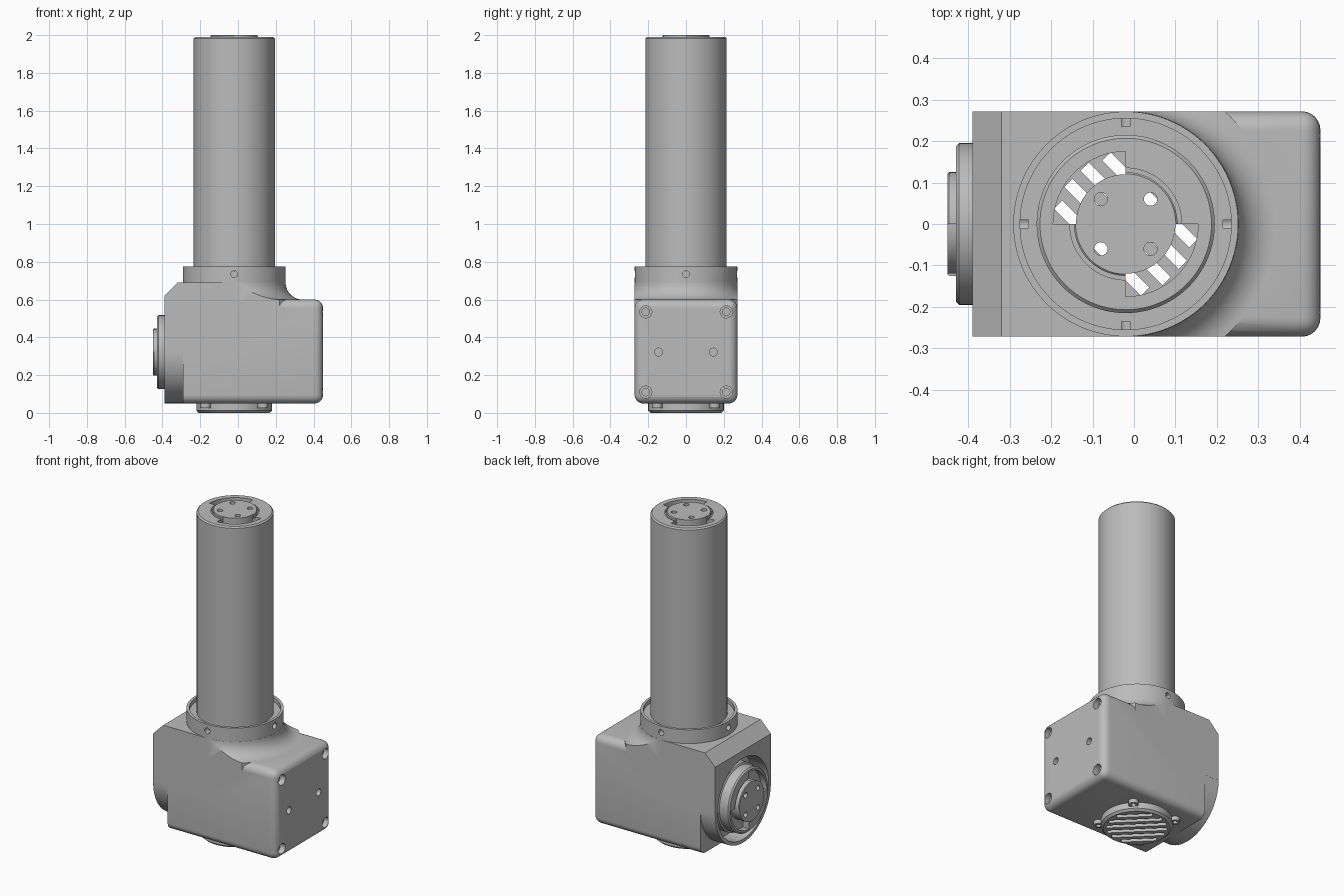
import bpy, bmesh
from math import pi, cos, sin, radians, sqrt
from mathutils import Matrix, Vector

cube = bpy.data.objects.get("Cube")
if cube:
    bpy.data.objects.remove(cube)

grey = bpy.data.materials.new("machined_grey")
grey.use_nodes = True
grey.diffuse_color = (0.5, 0.5, 0.5, 1)
grey.node_tree.nodes["Principled BSDF"].inputs["Base Color"].default_value = (0.5, 0.5, 0.5, 1)

AXIS_X = -0.02      # vertical tube axis
MID_Z = 0.322       # side motor axis height
HALF = 0.272        # half width of the housing
TO_LEFT = Matrix.Rotation(-pi / 2, 4, 'Y')   # local z becomes -x


def finish(bm, name, matrix=None):
    bmesh.ops.recalc_face_normals(bm, faces=bm.faces[:])
    mesh = bpy.data.meshes.new(name)
    bm.to_mesh(mesh)
    bm.free()
    if matrix:
        mesh.transform(matrix)
    mesh.materials.append(grey)
    obj = bpy.data.objects.new(name, mesh)
    bpy.context.collection.objects.link(obj)
    return obj


def lathe(name, profile, matrix=None, steps=96):
    """Spin a profile of (radius, z) points that starts and ends on the axis."""
    bm = bmesh.new()
    verts = [bm.verts.new((r, 0, z)) for r, z in profile]
    edges = [bm.edges.new(pair) for pair in zip(verts, verts[1:])]
    bmesh.ops.spin(bm, geom=verts + edges, cent=(0, 0, 0), axis=(0, 0, 1),
                   angle=2 * pi, steps=steps, use_merge=True)
    bmesh.ops.remove_doubles(bm, verts=bm.verts[:], dist=1e-5)
    return finish(bm, name, matrix)


def rod(name, radius, low, high, matrix=None, steps=96):
    return lathe(name, [(0, low), (radius, low), (radius, high), (0, high)], matrix, steps)


def prism(name, points, direction, matrix=None):
    bm = bmesh.new()
    face = bm.faces.new([bm.verts.new(p) for p in points])
    geom = bmesh.ops.extrude_face_region(bm, geom=[face])["geom"]
    moved = [v for v in geom if isinstance(v, bmesh.types.BMVert)]
    bmesh.ops.translate(bm, verts=moved, vec=direction)
    return finish(bm, name, matrix)


def box(name, low, high, matrix=None):
    (a, b, c), (d, e, f) = low, high
    return prism(name, [(a, b, c), (d, b, c), (d, e, c), (a, e, c)], (0, 0, f - c), matrix)


def combine(obj, tool, operation='DIFFERENCE'):
    mod = obj.modifiers.new("cut", 'BOOLEAN')
    mod.operation, mod.object, mod.solver = operation, tool, 'EXACT'
    bpy.context.view_layer.objects.active = obj
    bpy.ops.object.modifier_apply(modifier=mod.name)
    bpy.data.objects.remove(tool)


def smooth(obj):
    bpy.ops.object.select_all(action='DESELECT')
    obj.select_set(True)
    bpy.context.view_layer.objects.active = obj
    bpy.ops.object.shade_smooth_by_angle(angle=radians(28))


def cut_output_face(obj, top, depth, matrix):
    """Two quarter-ring slots and four bolt holes in a motor end."""
    low, rise = top - depth, Vector((0, 0, depth + 0.05))
    for start in (pi / 2, 3 * pi / 2):
        angles = [start + pi / 2 * i / 20 for i in range(21)]
        arc = [(0.175 * cos(a), 0.175 * sin(a), low) for a in angles]
        arc += [(0.12 * cos(a), 0.12 * sin(a), low) for a in reversed(angles)]
        combine(obj, prism("slot_cutter", arc, rise, matrix))
    for x in (-0.06, 0.06):
        for y in (-0.06, 0.06):
            combine(obj, rod("hole_cutter", 0.016, low, top + 0.05,
                             matrix @ Matrix.Translation((x, y, 0)), 24))


upright = Matrix.Translation((AXIS_X, 0, 0))
sideways = Matrix.Translation((0, 0, MID_Z)) @ TO_LEFT

# Housing: rounded box, its left end kept square
housing = box("housing", (-0.29, -HALF, 0.05), (0.45, HALF, 0.6))
bm = bmesh.new()
bm.from_mesh(housing.data)
rounded = [e for e in bm.edges if any(v.co.x > 0 for v in e.verts)]
bmesh.ops.bevel(bm, geom=rounded, offset=0.045, segments=6, profile=0.5, affect='EDGES')
bm.to_mesh(housing.data)
bm.free()

# Chamfered shoulder, round flange and collar
shoulder = prism("shoulder", [(-0.39, -HALF, MID_Z), (-0.39, -HALF, 0.62), (-0.32, -HALF, 0.69),
                              (AXIS_X, -HALF, 0.69), (AXIS_X, -HALF, MID_Z)], (0, 2 * HALF, 0))
combine(housing, shoulder, 'UNION')
combine(housing, rod("flange", HALF - 0.0005, 0.2, 0.39, sideways), 'UNION')

# Concave blend between collar and box
cove = [(0.362 - 0.09 * sin(a), 0.69 - 0.09 * cos(a)) for a in [pi / 2 * i / 10 for i in range(11)]]
blend = lathe("blend", [(0, 0.55), (0.362, 0.55)] + cove + [(0, 0.69)], upright)
combine(blend, box("blend_limit", (AXIS_X, -HALF, 0.5), (0.44, HALF, 0.8)), 'INTERSECT')
combine(housing, blend, 'UNION')
combine(housing, rod("collar", HALF - 0.0005, 0.5, 0.775, upright), 'UNION')

# Bores for the tube and the side motor
combine(housing, rod("collar_recess", 0.255, 0.75, 0.9, upright))
combine(housing, rod("tube_bore", 0.19, -0.1, 0.8, upright))
combine(housing, rod("side_bore", 0.25, 0.28, 0.5, sideways))

# Screw seats and cable holes on the right end
for y in (-1, 1):
    for z in (0.11, 0.535):
        seat = Matrix.Translation((0, y * 0.213, z)) @ TO_LEFT
        combine(housing, rod("seat_cutter", 0.032, -0.6, -0.415, seat, 32))
        combine(housing, rod("screw_cutter", 0.02, -0.6, -0.39, seat, 24))
    combine(housing, rod("cable_cutter", 0.021, -0.6, -0.41,
                         Matrix.Translation((0, y * 0.145, MID_Z)) @ TO_LEFT, 24))

# Set-screw holes around the collar
for i in range(4):
    place = (Matrix.Translation((AXIS_X, 0, 0.735)) @ Matrix.Rotation(i * pi / 2, 4, 'Z')
             @ Matrix.Rotation(pi / 2, 4, 'Y'))
    combine(housing, rod("set_screw_cutter", 0.018, 0.235, 0.35, place, 24))
smooth(housing)

# Tall hollow tube with its output face
tube = lathe("tube", [(0, 1.95), (0.2, 1.95), (0.2, 0.7), (0.215, 0.7), (0.215, 1.982),
                      (0.207, 1.99), (0.135, 1.99), (0.135, 1.975), (0.125, 1.975),
                      (0.125, 1.996), (0.121, 2.0), (0, 2.0)], upright)
cut_output_face(tube, 1.99, 0.1, upright)
smooth(tube)

# Side motor
motor = lathe("side_motor", [(0, 0.25), (0.205, 0.25), (0.205, 0.36), (0.195, 0.365),
                             (0.195, 0.422), (0.187, 0.43), (0.135, 0.43), (0.135, 0.418),
                             (0.125, 0.418), (0.125, 0.446), (0.121, 0.45), (0, 0.45)], sideways)
cut_output_face(motor, 0.43, 0.04, sideways)
smooth(motor)

# Slotted vent cup underneath
vent = lathe("vent", [(0, 0), (0.187, 0), (0.2, 0.012), (0.2, 0.06), (0.18, 0.06),
                      (0.18, 0.02), (0, 0.02)], upright)
diagonal = upright @ Matrix.Rotation(-pi / 4, 4, 'Z')
for i in range(6):
    d = (i - 2.5) * 0.055
    half = sqrt(0.17 ** 2 - d * d)
    combine(vent, box("vent_cutter", (-half, d - 0.014, -0.1), (half, d + 0.014, 0.04), diagonal))
smooth(vent)

# Mounting lugs around the vent
for i in range(4):
    place = upright @ Matrix.Rotation(pi / 4 + i * pi / 2, 4, 'Z') @ Matrix.Translation((0.215, 0, 0))
    lug = rod("vent_lug", 0.028, 0.025, 0.055, place, 32)
    combine(lug, rod("lug_cutter", 0.014, 0, 0.045, place, 24))
    smooth(lug)
